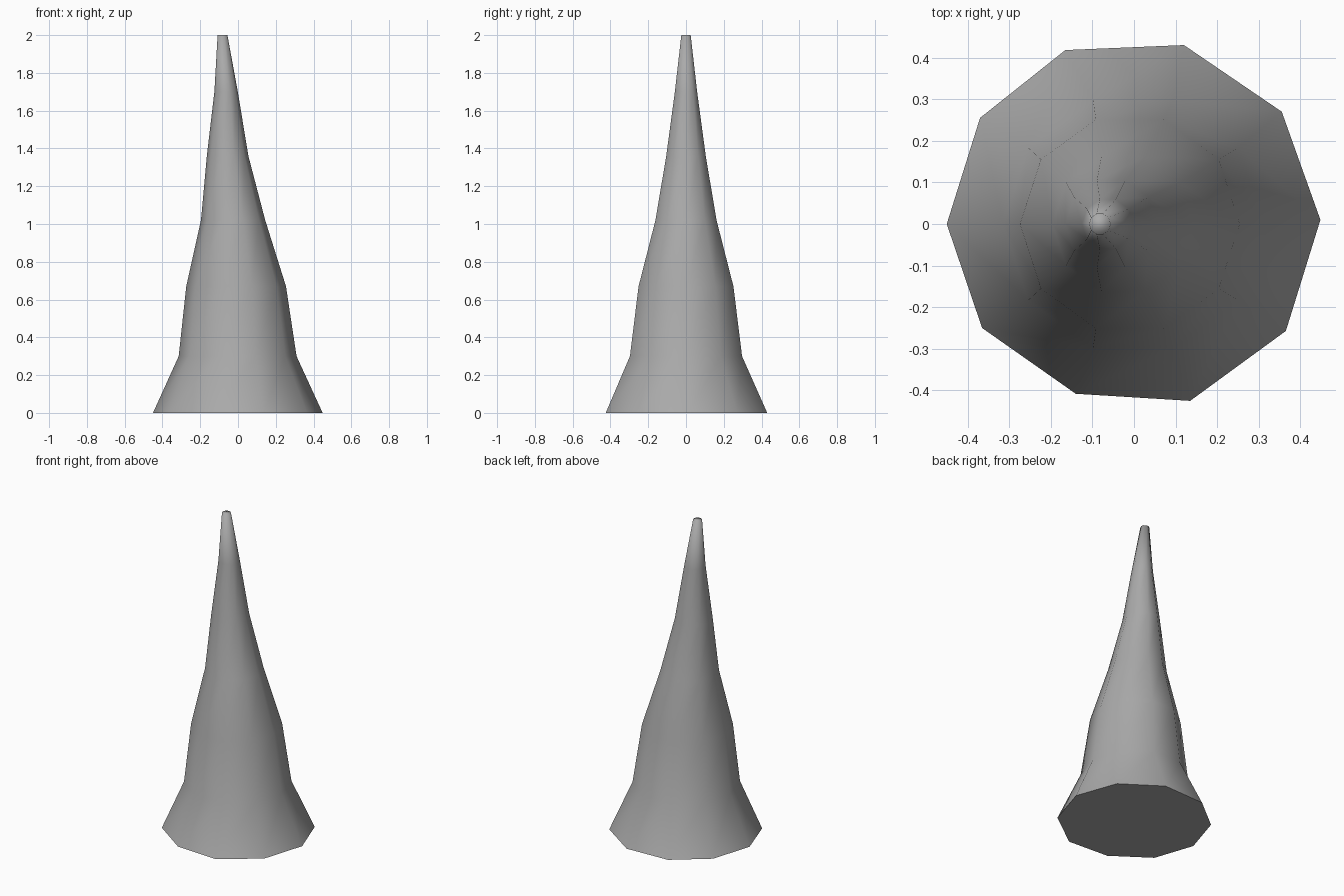
import bpy, bmesh
from math import cos, sin, pi

cube = bpy.data.objects.get("Cube")
if cube:
    bpy.data.objects.remove(cube, do_unlink=True)

SIDES = 10

# Slightly uneven rim at the foot of the cone
foot = [(.448, .01), (.355, .27), (.12, .43), (-.165, .418), (-.37, .255),
        (-.45, 0), (-.365, -.25), (-.14, -.408), (.135, -.425), (.365, -.257)]

# Leaning rings above the foot: height, centre x, radius
rings = [(.3, -.002, .312), (.67, -.01, .264), (1.02, -.026, .17),
         (1.36, -.055, .11), (1.7, -.063, .062), (2, -.082, .026)]

stone = bpy.data.materials.new("grey stone")
stone.use_nodes = True
grey = (.4, .4, .4, 1)
stone.diffuse_color = grey
stone.node_tree.nodes["Principled BSDF"].inputs["Base Color"].default_value = grey

# Build the spire by bridging one ring to the next
bm = bmesh.new()
loops = [[bm.verts.new((x, y, 0)) for x, y in foot]]
for z, cx, r in rings:
    loops.append([bm.verts.new((cx + r * cos(2 * pi * i / SIDES),
                                r * sin(2 * pi * i / SIDES), z))
                  for i in range(SIDES)])
for low, high in zip(loops, loops[1:]):
    for i in range(SIDES):
        j = (i + 1) % SIDES
        bm.faces.new((low[i], low[j], high[j], high[i]))
base = bm.faces.new(loops[0][::-1])
bm.faces.new(loops[-1])

# Smooth all over, with a crisp edge round the flat base
for f in bm.faces:
    f.smooth = True
for e in base.edges:
    e.smooth = False

mesh = bpy.data.meshes.new("spire")
bm.to_mesh(mesh)
bm.free()
mesh.materials.append(stone)
spire = bpy.data.objects.new("spire", mesh)
bpy.context.collection.objects.link(spire)
